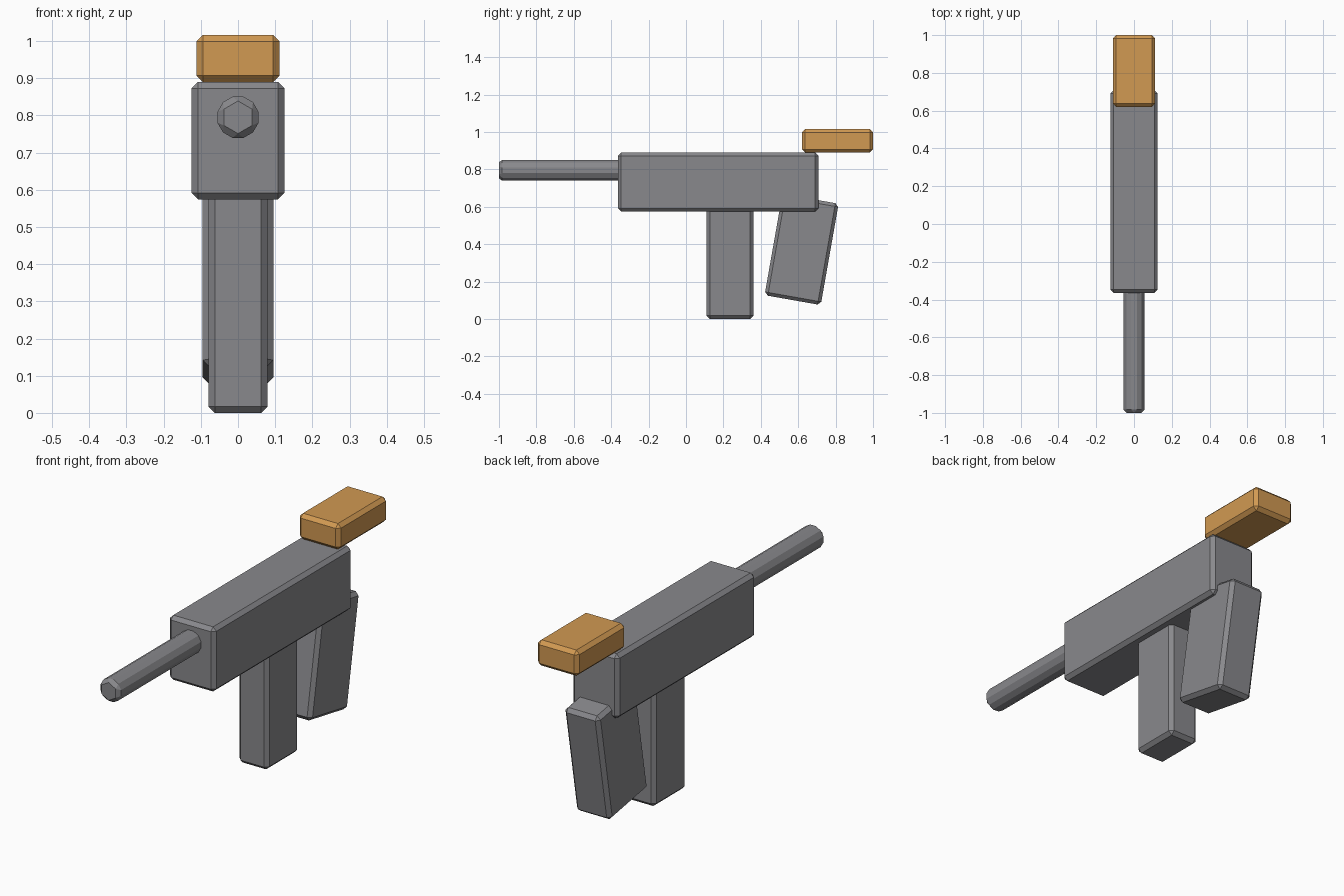
import bpy
import bmesh
import math
from mathutils import Matrix

if "Cube" in bpy.data.objects:
    bpy.data.objects.remove(bpy.data.objects["Cube"])

BEVEL = 0.0175


def material(name, color):
    m = bpy.data.materials.new(name)
    m.diffuse_color = (*color, 1.0)
    m.use_nodes = True
    m.node_tree.nodes["Principled BSDF"].inputs["Base Color"].default_value = m.diffuse_color
    return m


grey = material("gunmetal grey", (0.250, 0.250, 0.265))
orange = material("warm orange", (0.640, 0.320, 0.085))


def finish(name, bm, loc, mat, tilt=0.0):
    """Turn a bmesh into a flat-shaded object with one-step chamfers."""
    me = bpy.data.meshes.new(name)
    bm.to_mesh(me)
    bm.free()
    me.materials.append(mat)
    ob = bpy.data.objects.new(name, me)
    ob.location = loc
    ob.rotation_euler.x = math.radians(tilt)
    bpy.context.collection.objects.link(ob)
    mod = ob.modifiers.new("chamfer", 'BEVEL')
    mod.width = BEVEL
    mod.segments = 1
    mod.limit_method = 'ANGLE'
    mod.angle_limit = math.radians(30)
    return ob


def box(name, size, loc, mat, tilt=0.0):
    bm = bmesh.new()
    bmesh.ops.create_cube(bm, size=1.0, matrix=Matrix.Diagonal((*size, 1.0)))
    return finish(name, bm, loc, mat, tilt)


# main body
box("body", (0.25, 1.072, 0.316), (0, 0.172, 0.732), grey)

# rear top block
box("rear_block", (0.224, 0.38, 0.126), (0, 0.81, 0.953), orange)

# straight front magazine, its top buried in the body
box("magazine", (0.16, 0.25, 0.62), (0, 0.235, 0.31), grey)

# tilted rear grip
box("grip", (0.19, 0.305, 0.55), (0, 0.618, 0.372), grey, tilt=-10)

# barrel: six-sided rod with chamfered edges, a corner pointing up
bm = bmesh.new()
bmesh.ops.create_cone(bm, cap_ends=True, segments=6, radius1=0.064, radius2=0.064,
                      depth=0.68, matrix=Matrix.Rotation(math.radians(90), 4, 'X'))
finish("barrel", bm, (0, -0.66, 0.795), grey)
